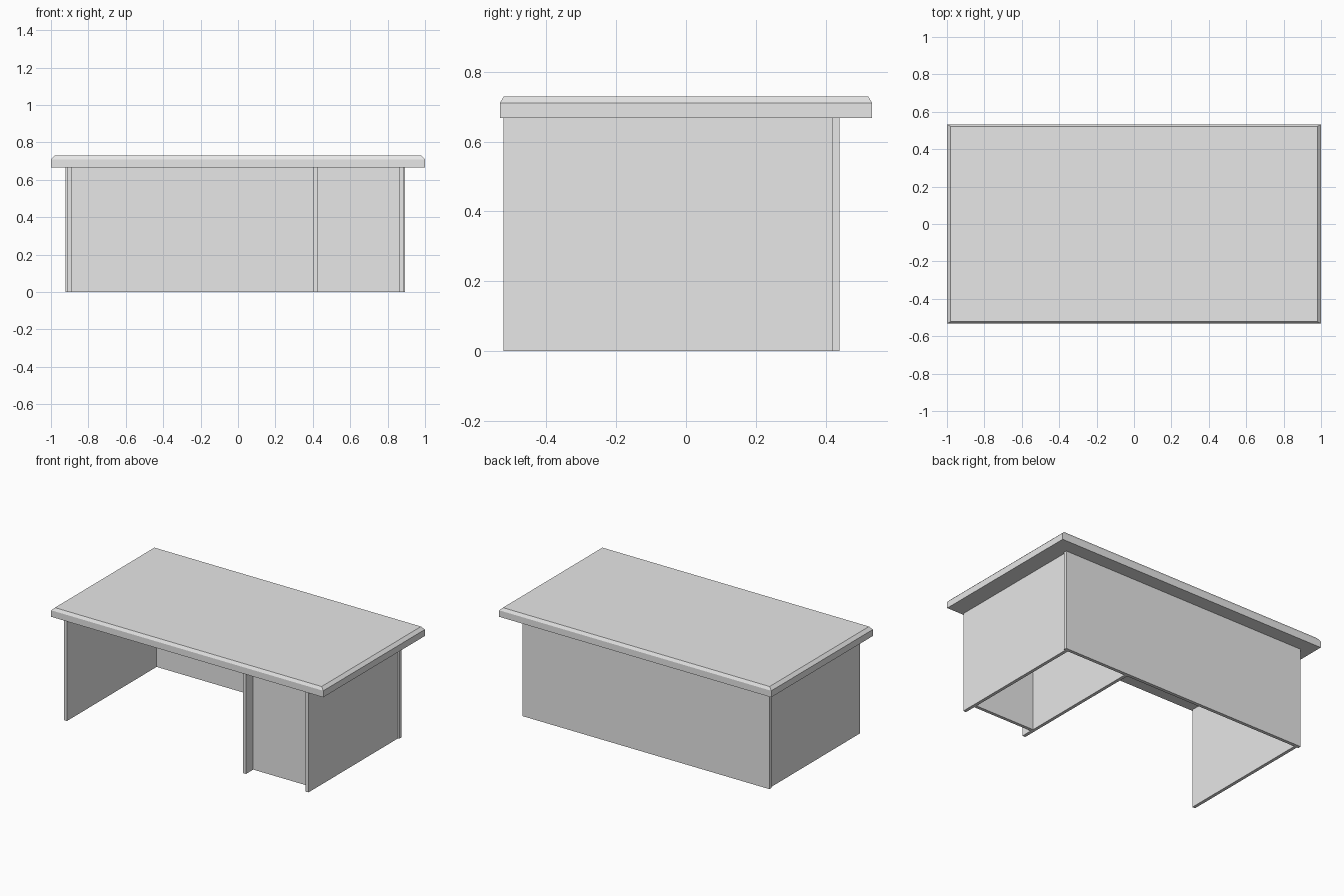
import bpy
import bmesh

default_cube = bpy.data.objects.get("Cube")
if default_cube:
    bpy.data.objects.remove(default_cube, do_unlink=True)

# Single plain grey finish
grey = bpy.data.materials.new("plain_grey")
grey.use_nodes = True
colour = (0.8, 0.8, 0.8, 1.0)
grey.diffuse_color = colour
grey.node_tree.nodes["Principled BSDF"].inputs["Base Color"].default_value = colour


def finish(name, bm):
    bmesh.ops.recalc_face_normals(bm, faces=bm.faces)
    mesh = bpy.data.meshes.new(name)
    bm.to_mesh(mesh)
    bm.free()
    mesh.materials.append(grey)
    obj = bpy.data.objects.new(name, mesh)
    bpy.context.collection.objects.link(obj)
    return obj


def panel(name, x, y, z):
    """Box spanning the given (low, high) range on each axis."""
    bm = bmesh.new()
    bmesh.ops.create_cube(bm, size=1)
    for v in bm.verts:
        v.co = [r[int(c > 0)] for r, c in zip((x, y, z), v.co)]
    return finish(name, bm)


TOP_BASE, TOP_EDGE, TOP = 0.667, 0.71, 0.729
HALF_X, HALF_Y = 1.0, 0.533
FRONT, BACK_IN, BACK_OUT = -0.523, 0.418, 0.44
THICK = 0.021
HEIGHT = (0, TOP_BASE)

# Desk top: straight edge with a sloped rim
bm = bmesh.new()
rings = []
for z, inset_x, inset_y in ((TOP_BASE, 0, 0), (TOP_EDGE, 0, 0), (TOP, 0.02, 0.011)):
    rings.append([bm.verts.new((sx * (HALF_X - inset_x), sy * (HALF_Y - inset_y), z))
                  for sx, sy in ((-1, -1), (1, -1), (1, 1), (-1, 1))])
bm.faces.new(rings[0])
bm.faces.new(rings[-1])
for low, high in zip(rings, rings[1:]):
    for i in range(4):
        j = (i + 1) % 4
        bm.faces.new((low[i], low[j], high[j], high[i]))
finish("desk_top", bm)

# Upright panels running front to back
for name, x in (("right_side_panel", -0.912),
                ("pedestal_divider", 0.404),
                ("left_side_panel", 0.863)):
    panel(name, (x, x + THICK), (FRONT, BACK_IN), HEIGHT)

# Back panel, slightly wider than the sides
panel("back_panel", (-0.922, 0.894), (BACK_IN, BACK_OUT), HEIGHT)

# Recessed front of the pedestal
panel("pedestal_front", (0.404 + THICK, 0.863), (-0.447, -0.447 + THICK), HEIGHT)
